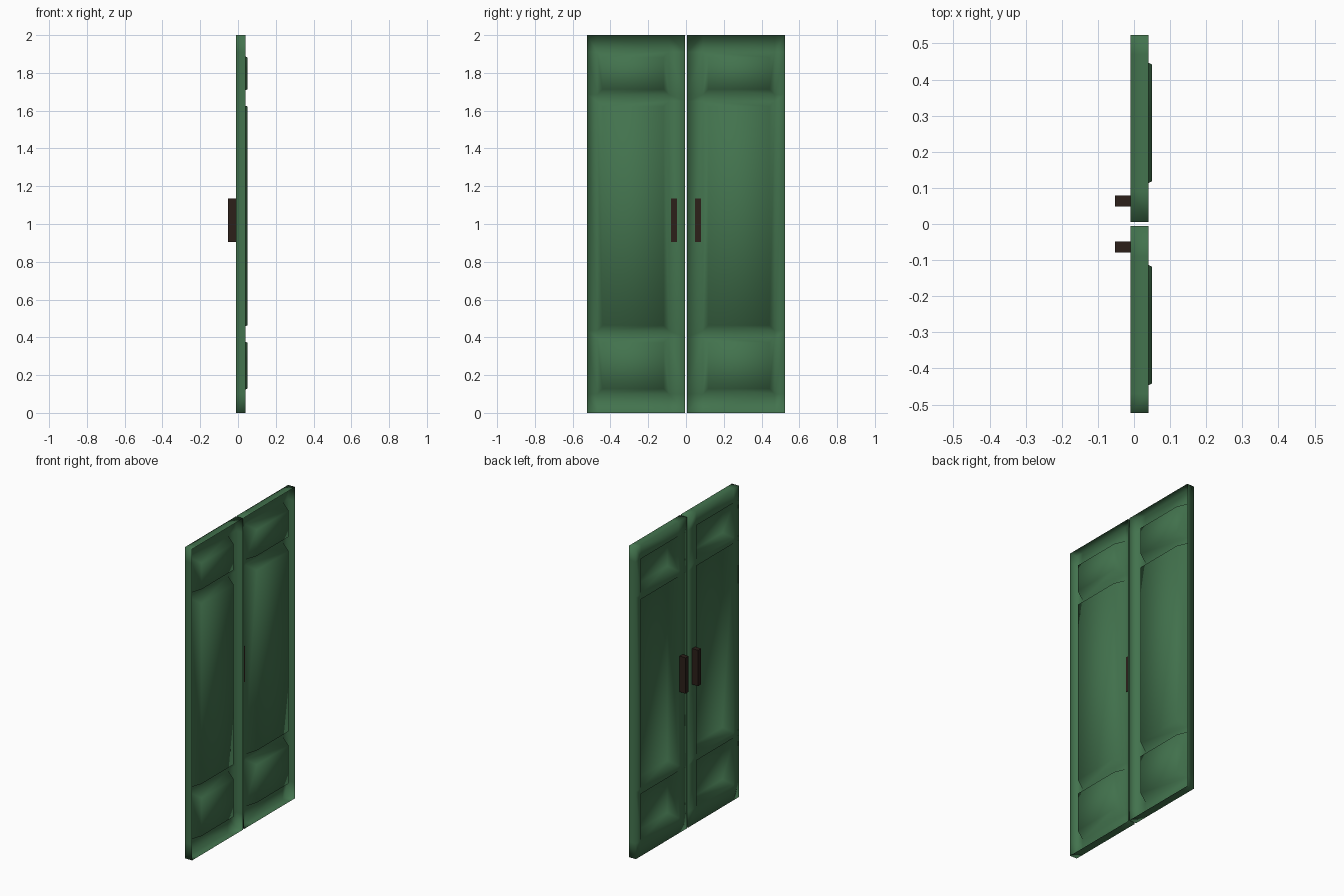
import bpy, bmesh
from mathutils import Vector

if "Cube" in bpy.data.objects:
    bpy.data.objects.remove(bpy.data.objects["Cube"])


def material(name, color):
    m = bpy.data.materials.new(name)
    m.diffuse_color = color
    m.use_nodes = True
    m.node_tree.nodes["Principled BSDF"].inputs["Base Color"].default_value = m.diffuse_color
    return m


def finish(bm, name, mat, smooth):
    me = bpy.data.meshes.new(name)
    bm.to_mesh(me)
    bm.free()
    me.materials.append(mat)
    for p in me.polygons:
        p.use_smooth = smooth
    ob = bpy.data.objects.new(name, me)
    bpy.context.collection.objects.link(ob)
    # second leaf is the mirror image across the centre gap
    mod = ob.modifiers.new("Mirror", 'MIRROR')
    mod.use_axis = (False, True, False)
    mod.use_mirror_merge = False
    return ob


FACE, RIM, PANEL, SLOPE = -0.01, 0.04, 0.05, 0.04
green = material("green_paint", (0.055, 0.17, 0.075, 1))
brown = material("dark_metal", (0.025, 0.014, 0.010, 1))

# Door leaf: a pressed sheet, open on the +x side, with three sunken panels
ys = [0.006, 0.13 - SLOPE, 0.43 + SLOPE, 0.523]
zs = [0.0, 0.10, 0.40, 0.435, 1.65, 1.685, 1.91, 2.0]
bm = bmesh.new()
grid = [[bm.verts.new((FACE, y, z)) for z in zs] for y in ys]
panels = []
for i in range(len(ys) - 1):
    for j in range(len(zs) - 1):
        f = bm.faces.new((grid[i][j], grid[i][j + 1],
                          grid[i + 1][j + 1], grid[i + 1][j]))
        if i == 1 and j % 2 == 1:
            panels.append(f)

# Rim walls around the leaf
border = [e for e in bm.edges if e.is_boundary]
ext = bmesh.ops.extrude_edge_only(bm, edges=border)["geom"]
for v in ext:
    if isinstance(v, bmesh.types.BMVert):
        v.co.x = RIM

# Sloped panel recesses that bulge out of the other side
bmesh.ops.inset_individual(bm, faces=panels, thickness=SLOPE, depth=0)
for f in panels:
    for v in f.verts:
        v.co.x = PANEL

bm.normal_update()
if panels[0].normal.x > 0:
    bmesh.ops.reverse_faces(bm, faces=bm.faces[:])
finish(bm, "door_leaf", green, True)

# Pull handle, seated just through the sheet
bm = bmesh.new()
bmesh.ops.create_cube(bm, size=1)
bmesh.ops.scale(bm, vec=Vector((0.046, 0.031, 0.23)), verts=bm.verts)
bmesh.ops.translate(bm, vec=Vector((-0.03, 0.0635, 1.02)), verts=bm.verts)
finish(bm, "pull_handle", brown, False)
